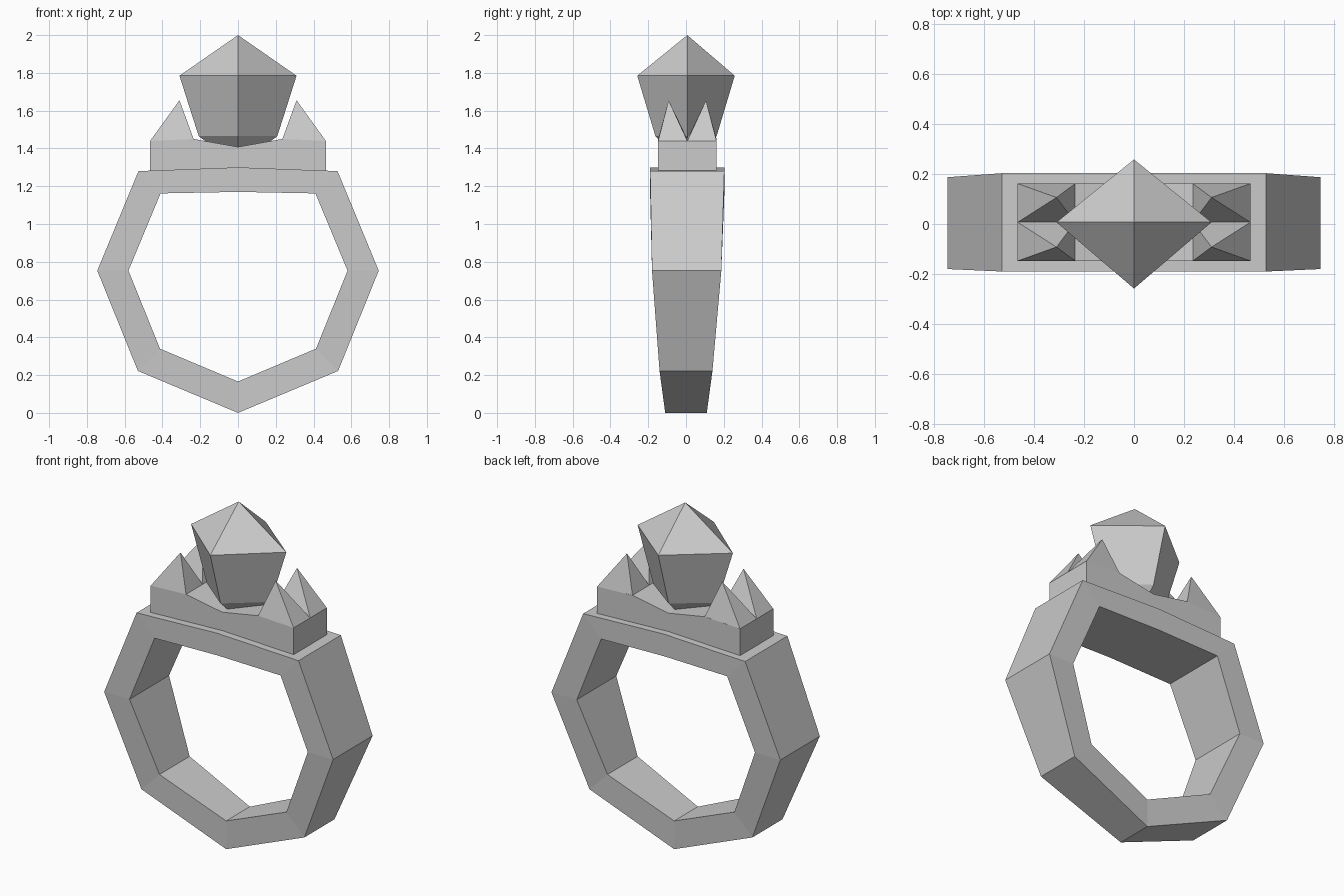
import bpy

if "Cube" in bpy.data.objects:
    bpy.data.objects.remove(bpy.data.objects["Cube"])

CY = 0.007  # depth centre of the setting


def make(name, verts, faces):
    me = bpy.data.meshes.new(name)
    me.from_pydata(verts, [], faces)
    ob = bpy.data.objects.new(name, me)
    bpy.context.collection.objects.link(ob)
    bpy.context.view_layer.objects.active = ob
    ob.select_set(True)
    bpy.ops.object.mode_set(mode='EDIT')
    bpy.ops.mesh.select_all(action='SELECT')
    bpy.ops.mesh.normals_make_consistent(inside=False)
    bpy.ops.object.mode_set(mode='OBJECT')
    ob.select_set(False)
    return ob


def mirror_loop(half):
    # bottom-to-top half profile on +x, completed on -x
    return half + [(-p[0],) + tuple(p[1:]) for p in half[-2:0:-1]]


# Band: eight-sided loop, wider in depth towards the top
# (outer x, outer z, inner x, inner z, front y, back y)
half = [(0, 0, 0, 0.166, -0.11, 0.11),
        (0.53, 0.222, 0.413, 0.34, -0.14, 0.14),
        (0.745, 0.753, 0.58, 0.753, -0.18, 0.187),
        (0.527, 1.28, 0.41, 1.162, -0.19, 0.203),
        (0, 1.30, 0, 1.17, -0.19, 0.203)]
loop = half + [(-a, b, -c, d, e, f) for a, b, c, d, e, f in half[-2:0:-1]]
verts, faces, n = [], [], len(loop)
for ox, oz, ix, iz, f, b in loop:
    verts += [(ox, f, oz), (ox, b, oz), (ix, b, iz), (ix, f, iz)]
for i in range(n):
    j = (i + 1) % n
    for k in range(4):
        m = (k + 1) % 4
        faces.append((i * 4 + k, i * 4 + m, j * 4 + m, j * 4 + k))
make("band", verts, faces)

# Setting block: extruded profile with a shallow dip under the stone
prof = mirror_loop([(0, 1.297), (0.465, 1.278), (0.465, 1.44),
                    (0.235, 1.45), (0, 1.408)])
n = len(prof)
verts = [(x, y, z) for y in (-0.147, 0.162) for x, z in prof]
faces = [(i, (i + 1) % n, (i + 1) % n + n, i + n) for i in range(n)]
faces += [tuple(range(n)), tuple(range(n, 2 * n))]
make("setting_block", verts, faces)

# Prongs: four corner pyramids
for sx in (-1, 1):
    for sy in (-1, 1):
        xi, xo, yi, yo = 0.235 * sx, 0.465 * sx, CY, CY + 0.1545 * sy
        verts = [(xi, yi, 1.45), (xo, yi, 1.44), (xo, yo, 1.44),
                 (xi, yo, 1.45), (0.31 * sx, CY + 0.099 * sy, 1.655)]
        faces = [(0, 1, 2, 3)] + [(i, (i + 1) % 4, 4) for i in range(4)]
        make("prong", verts, faces)

# Stone: four-sided crown, tapered body and pointed base
verts = []
for rx, ry, z in ((0.31, 0.258, 1.785), (0.208, 0.162, 1.465)):
    verts += [(rx, CY, z), (0, ry, z), (-rx, CY, z), (0, -ry, z)]
verts += [(0, CY, 2.0), (0, CY, 1.31)]
faces = []
for i in range(4):
    j = (i + 1) % 4
    faces += [(i, j, 8), (i, j, j + 4, i + 4), (i + 4, j + 4, 9)]
make("stone", verts, faces)
